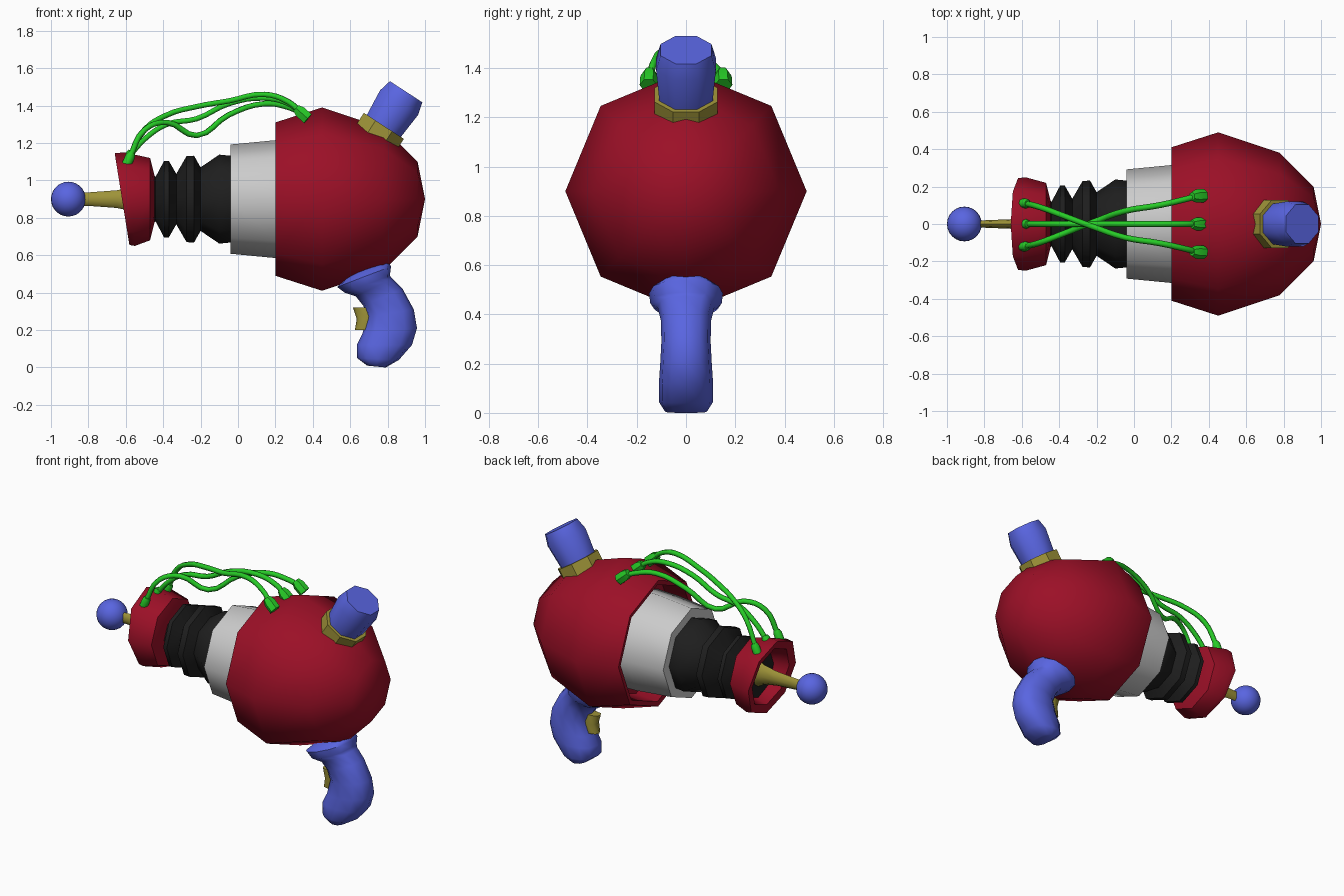
import bpy, bmesh, math
from mathutils import Vector

if "Cube" in bpy.data.objects:
    bpy.data.objects.remove(bpy.data.objects["Cube"])

AXIS_Z = 0.9


def material(name, rgb):
    m = bpy.data.materials.new(name)
    m.diffuse_color = (*rgb, 1)
    m.use_nodes = True
    m.node_tree.nodes["Principled BSDF"].inputs["Base Color"].default_value = m.diffuse_color
    return m


RED = material("red", (0.33, 0.005, 0.02))
BLUE = material("blue", (0.10, 0.13, 0.75))
GOLD = material("gold", (0.34, 0.29, 0.04))
GREEN = material("green", (0.02, 0.60, 0.02))
BLACK = material("black", (0.013, 0.013, 0.013))


def finish(ob, mat, angle):
    if mat:
        ob.data.materials.append(mat)
    bpy.ops.object.select_all(action='DESELECT')
    ob.select_set(True)
    bpy.context.view_layer.objects.active = ob
    bpy.ops.object.shade_smooth_by_angle(angle=math.radians(angle))
    return ob


def skin(name, rings, mat=None, angle=50):
    """Bridge a list of point rings into a capped solid."""
    bm = bmesh.new()
    loops = [[bm.verts.new(p) for p in ring] for ring in rings]
    n = len(loops[0])
    for a, b in zip(loops, loops[1:]):
        for i in range(n):
            j = (i + 1) % n
            bm.faces.new((a[i], a[j], b[j], b[i]))
    bm.faces.new(loops[0])
    bm.faces.new(loops[-1])
    bmesh.ops.remove_doubles(bm, verts=bm.verts, dist=1e-5)
    bmesh.ops.recalc_face_normals(bm, faces=bm.faces)
    me = bpy.data.meshes.new(name)
    bm.to_mesh(me)
    bm.free()
    ob = bpy.data.objects.new(name, me)
    bpy.context.collection.objects.link(ob)
    return finish(ob, mat, angle)


def lathe_rings(profile, origin=(0, 0, AXIS_Z), axis=(1, 0, 0), n=8, phase=0.0, squash=1.0):
    """Rings of (distance along axis, radius) around any axis; squash scales the width."""
    o, a = Vector(origin), Vector(axis).normalized()
    u = Vector((0, 1, 0))
    u = (u - a * u.dot(a)).normalized()
    v = a.cross(u)
    return [[o + a * t + u * (r * squash * math.cos(phase + math.tau * i / n))
             + v * (r * math.sin(phase + math.tau * i / n)) for i in range(n)]
            for t, r in profile]


def loft(name, sections, mat, n=12, power=0.85):
    """Rounded sections given as front x, z, back x, z, half width."""
    rings = []
    for fx, fz, bx, bz, w in sections:
        f, b = Vector((fx, 0, fz)), Vector((bx, 0, bz))
        ring = []
        for i in range(n):
            c, s = math.cos(math.tau * i / n), math.sin(math.tau * i / n)
            c, s = (math.copysign(abs(q) ** power, q) for q in (c, s))
            ring.append((f + b) / 2 + (b - f) / 2 * c + Vector((0, w * s, 0)))
        rings.append(ring)
    return skin(name, rings, mat, 60)


# Main body: eight-sided bulb with a recessed front rim
skin("body", lathe_rings([(1.0, 0), (0.96, 0.2), (0.78, 0.38), (0.45, 0.49), (0.2, 0.41),
                          (0.205, 0.38), (0.36, 0.37), (0.36, 0.2)]), RED)
# Grey barrel sleeve
skin("barrel_sleeve", lathe_rings([(-0.04, 0.2), (-0.04, 0.292), (0.2, 0.315), (0.4, 0.32)]))
# Black bellows
skin("bellows", lathe_rings([(0.0, 0.23), (-0.04, 0.232), (-0.1, 0.238), (-0.2, 0.17),
                             (-0.235, 0.232), (-0.275, 0.23), (-0.33, 0.135), (-0.37, 0.205),
                             (-0.395, 0.205), (-0.44, 0.12), (-0.47, 0.14), (-0.52, 0.16)]), BLACK)
# Muzzle: hollow bell whose front rim leans forward at the top
muzzle = lathe_rings([(-0.45, 0.1), (-0.445, 0.12), (-0.47, 0.22), (-0.58, 0.25), (-0.62, 0.245),
                      (-0.61, 0.19), (-0.5, 0.16)])
for ring in muzzle:
    for p in ring:
        lean = min(max((-0.47 - p.x) / 0.15, 0), 1)
        p.x -= 0.16 * lean * (p.z - AXIS_Z)
skin("muzzle", muzzle, RED)
# Flattened antenna and its ball tip
skin("antenna", lathe_rings([(-0.88, 0.034), (-0.8, 0.036), (-0.65, 0.047), (-0.56, 0.065),
                             (-0.5, 0.1)], squash=0.55), GOLD)
bpy.ops.mesh.primitive_uv_sphere_add(segments=24, ring_count=14, radius=0.093,
                                     location=(-0.907, 0, AXIS_Z))
bpy.context.object.name = "antenna_ball"
finish(bpy.context.object, BLUE, 60)

# Tilted rear knob on its collar
KNOB, TILT = (0.768, 0, 1.273), (0.546, 0, 0.838)
EIGHTH = math.pi / 8
skin("knob_collar", lathe_rings([(-0.06, 0.138), (0.022, 0.138)], KNOB, TILT, phase=EIGHTH), GOLD, 30)
skin("knob", lathe_rings([(-0.03, 0.115), (0.03, 0.118), (0.17, 0.131), (0.24, 0.112)],
                         KNOB, TILT, phase=EIGHTH), BLUE)

# Curved grip with flared top
loft("grip", [(0.60, 0.50, 0.80, 0.57, 0.08), (0.55, 0.45, 0.81, 0.555, 0.12),
              (0.53, 0.43, 0.818, 0.54, 0.15), (0.57, 0.40, 0.812, 0.49, 0.145),
              (0.63, 0.38, 0.825, 0.475, 0.115), (0.67, 0.33, 0.88, 0.42, 0.102),
              (0.69, 0.27, 0.94, 0.31, 0.10), (0.665, 0.18, 0.957, 0.21, 0.105),
              (0.635, 0.12, 0.93, 0.12, 0.11), (0.637, 0.05, 0.86, 0.04, 0.11),
              (0.69, 0.01, 0.79, 0.0, 0.085)], BLUE)
# Trigger
loft("trigger", [(0.615, 0.32, 0.74, 0.32, 0.035), (0.635, 0.26, 0.74, 0.26, 0.042),
                 (0.625, 0.20, 0.72, 0.20, 0.035)], GOLD, n=8)


def cable(tag, y0, y1, heights):
    """Sagging cable from muzzle to body, crossing sides on the way, with a plug at each end."""
    xs = [-0.58, -0.5, -0.38, -0.22, -0.05, 0.14, 0.27, 0.34]
    mix = [0, 0.08, 0.25, 0.48, 0.70, 0.82, 0.93, 1.0]
    pts = [Vector((x, y0 + (y1 - y0) * m, z)) for x, m, z in zip(xs, mix, heights)]
    cu = bpy.data.curves.new("cable_" + tag, 'CURVE')
    cu.dimensions = '3D'
    cu.bevel_depth = 0.016
    cu.bevel_resolution = 1
    cu.resolution_u = 4
    cu.use_fill_caps = True
    sp = cu.splines.new('BEZIER')
    sp.bezier_points.add(len(pts) - 1)
    for bp, p in zip(sp.bezier_points, pts):
        bp.co = p
        bp.handle_left_type = bp.handle_right_type = 'AUTO'
    cu.materials.append(GREEN)
    bpy.context.collection.objects.link(bpy.data.objects.new("cable_" + tag, cu))
    # plugs
    skin("body_plug_" + tag, lathe_rings([(-0.04, 0.024), (-0.01, 0.036), (0.045, 0.036)], pts[-1],
         (0.7, 0.3 * y1, -0.62), n=6), GREEN, 30)
    skin("muzzle_plug_" + tag, lathe_rings([(-0.04, 0.026), (0.01, 0.026), (0.03, 0.018)], pts[0],
         (0.4, 0, 0.9), n=8), GREEN, 50)


cable("near", 0.11, -0.15, [1.12, 1.27, 1.35, 1.395, 1.425, 1.46, 1.42, 1.36])
cable("middle", 0.0, 0.0, [1.13, 1.22, 1.30, 1.33, 1.41, 1.44, 1.41, 1.36])
cable("far", -0.12, 0.15, [1.12, 1.27, 1.31, 1.24, 1.35, 1.41, 1.39, 1.36])
